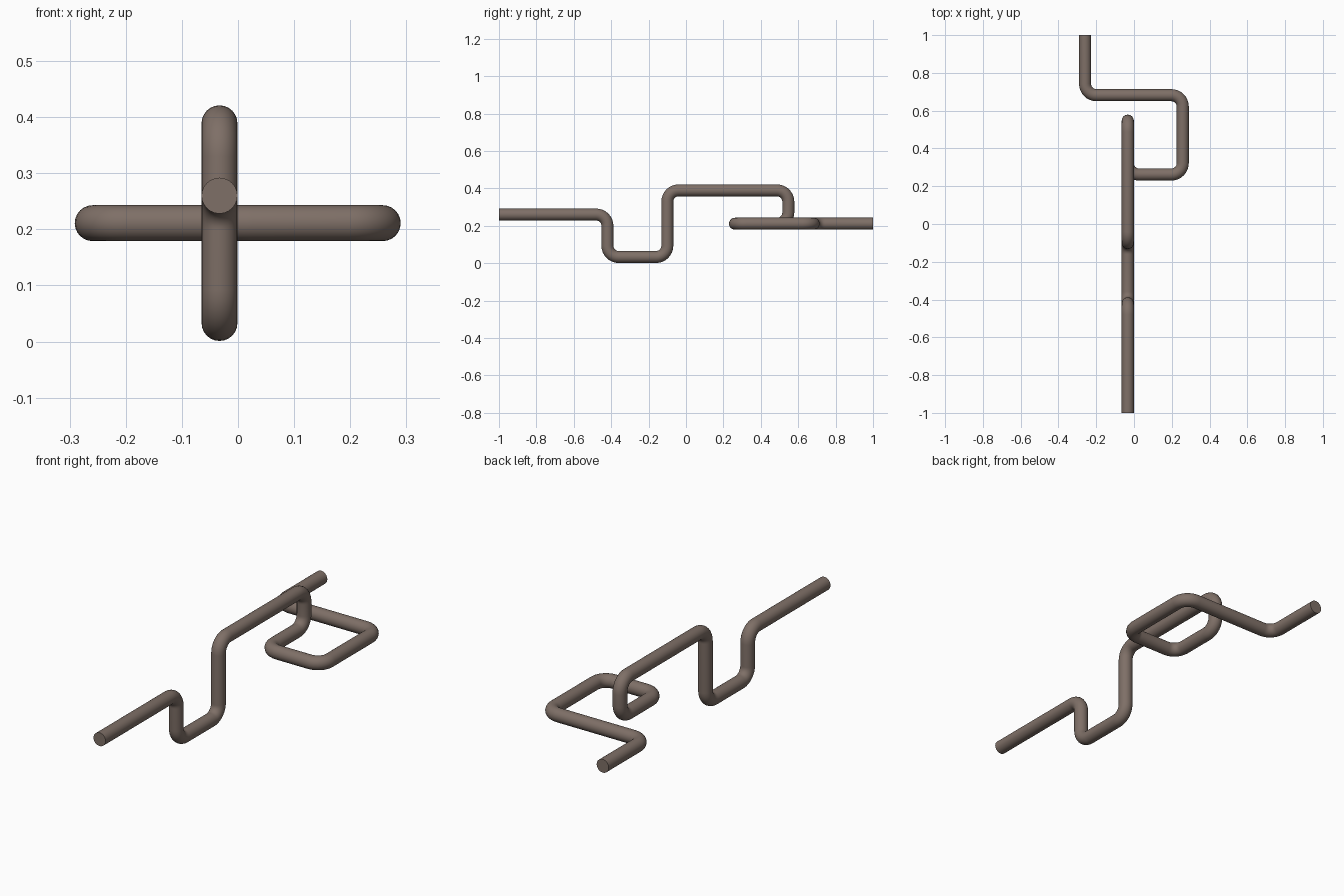
import bpy, math
from mathutils import Vector

if "Cube" in bpy.data.objects:
    bpy.data.objects.remove(bpy.data.objects["Cube"])

RADIUS = 0.032      # tube radius
BEND = 0.06         # centreline bend radius
STEPS = 8           # segments per bend

# corner points of the pipe run, front to back
X = -0.033
corners = [Vector(p) for p in [
    (X, -1.0, 0.26), (X, -0.42, 0.26), (X, -0.42, 0.033), (X, -0.10, 0.033),
    (X, -0.10, 0.389), (X, 0.547, 0.389), (X, 0.547, 0.211), (X, 0.262, 0.211),
    (0.258, 0.262, 0.211), (0.258, 0.682, 0.211), (-0.259, 0.682, 0.211),
    (-0.259, 1.0, 0.211)]]


def rounded_path(pts):
    """Replace each right-angle corner with a circular arc."""
    path = [pts[0]]
    for a, b, c in zip(pts, pts[1:], pts[2:]):
        din, dout = (b - a).normalized(), (c - b).normalized()
        centre = b - din * BEND + dout * BEND
        for i in range(STEPS + 1):
            t = math.pi / 2 * i / STEPS
            path.append(centre + BEND * (din * math.sin(t) - dout * math.cos(t)))
    return path + [pts[-1]]


# round tube swept along the path, with flat end caps
path = rounded_path(corners)
curve = bpy.data.curves.new("bent_pipe", 'CURVE')
curve.dimensions = '3D'
curve.twist_mode = 'MINIMUM'
curve.bevel_depth = RADIUS
curve.bevel_resolution = 10
curve.use_fill_caps = True
spline = curve.splines.new('POLY')
spline.points.add(len(path) - 1)
for point, co in zip(spline.points, path):
    point.co = (*co, 1)

pipe = bpy.data.objects.new("bent_pipe", curve)
bpy.context.collection.objects.link(pipe)
bpy.context.view_layer.objects.active = pipe
pipe.select_set(True)
bpy.ops.object.convert(target='MESH')
pipe = bpy.context.object
pipe.name = "bent_pipe"

# brown finish
mat = bpy.data.materials.new("brown_metal")
mat.diffuse_color = (0.21, 0.16, 0.135, 1)
mat.use_nodes = True
mat.node_tree.nodes["Principled BSDF"].inputs["Base Color"].default_value = mat.diffuse_color
pipe.data.materials.clear()
pipe.data.materials.append(mat)

# smooth walls, sharp cap edges
bpy.ops.object.shade_smooth_by_angle(angle=math.radians(40))
